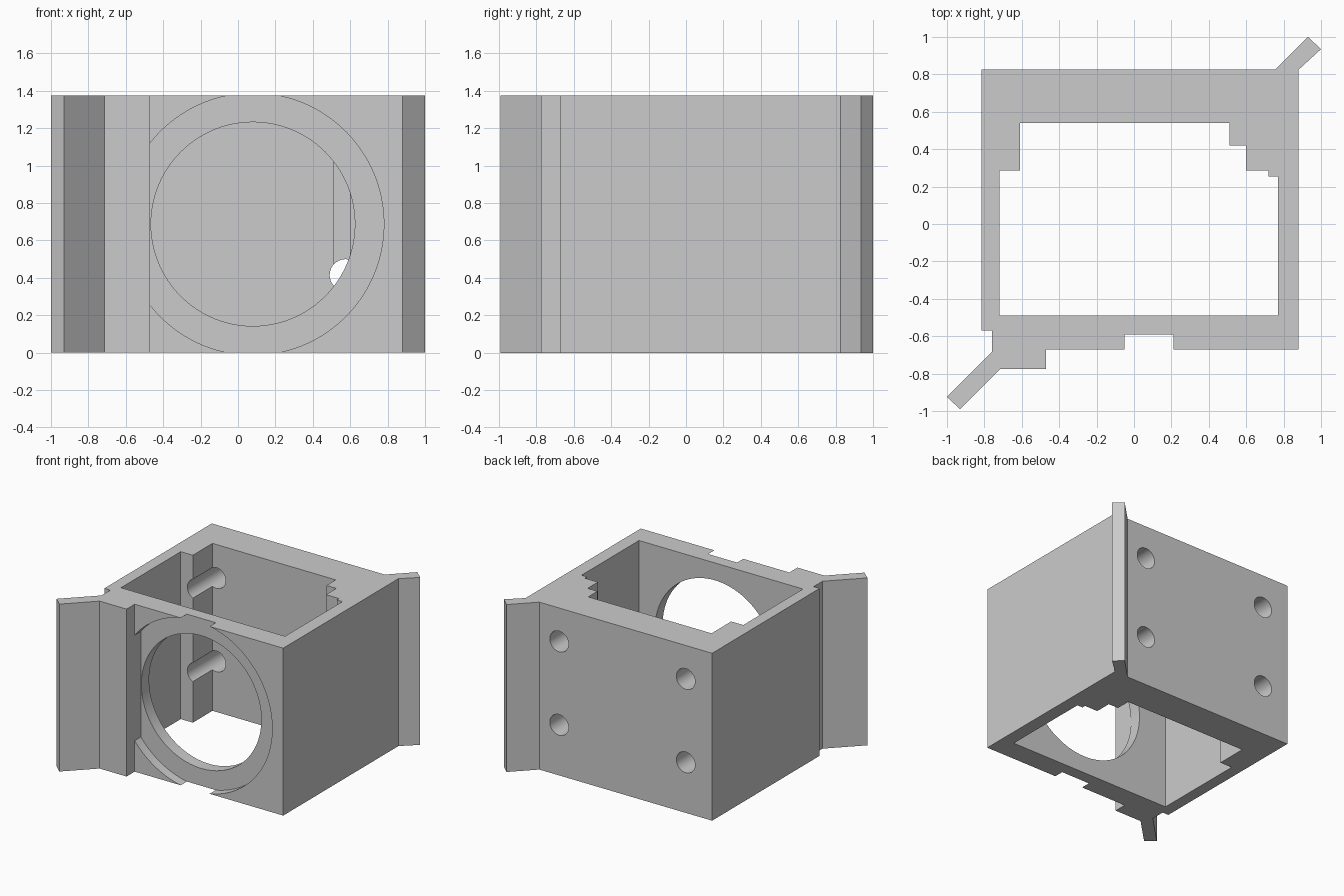
import bpy, bmesh, math
from mathutils import Vector

old = bpy.data.objects.get("Cube")
if old:
    bpy.data.objects.remove(old, do_unlink=True)

HEIGHT = 1.375
MID = HEIGHT / 2
BORE_X = 0.08

grey = bpy.data.materials.new("light grey")
grey.use_nodes = True
grey.diffuse_color = (0.6, 0.6, 0.6, 1)
grey.node_tree.nodes["Principled BSDF"].inputs["Base Color"].default_value = (0.6, 0.6, 0.6, 1)


def prism(name, points, direction):
    """Extrude a closed loop of 3D points along a direction."""
    bm = bmesh.new()
    face = bm.faces.new([bm.verts.new(p) for p in points])
    ext = bmesh.ops.extrude_face_region(bm, geom=[face], use_keep_orig=True)
    moved = [v for v in ext["geom"] if isinstance(v, bmesh.types.BMVert)]
    bmesh.ops.translate(bm, verts=moved, vec=Vector(direction))
    bmesh.ops.recalc_face_normals(bm, faces=bm.faces)
    mesh = bpy.data.meshes.new(name)
    bm.to_mesh(mesh)
    bm.free()
    mesh.materials.append(grey)
    obj = bpy.data.objects.new(name, mesh)
    bpy.context.collection.objects.link(obj)
    return obj


def arc(cx, cz, r, y, limit=math.pi, n=96):
    """Points on an arc facing the front, open on the -x side if limited."""
    count = n if limit == math.pi else n + 1
    angles = [-limit + 2 * limit * i / n for i in range(count)]
    return [(cx + r * math.cos(a), y, cz + r * math.sin(a)) for a in angles]


def cut(target, cutter):
    cutter.hide_render = True
    mod = target.modifiers.new("cut", 'BOOLEAN')
    mod.operation = 'DIFFERENCE'
    mod.solver = 'EXACT'
    mod.object = cutter
    bpy.context.view_layer.objects.active = target
    bpy.ops.object.modifier_apply(modifier=mod.name)
    bpy.data.objects.remove(cutter, do_unlink=True)


# Housing outline with the two diagonal corner fins
outline = [(-1, -.925), (-.93, -.99), (-.715, -.775), (-.47, -.775), (-.47, -.67),
           (.88, -.67), (.88, .825), (1, .935), (.93, 1), (.755, .825),
           (-.815, .825), (-.815, -.57), (-.76, -.57), (-.76, -.685)]
housing = prism("housing", [(x, y, 0) for x, y in outline], (0, 0, HEIGHT))

# Stepped inner cavity, open at top and bottom
cavity = [(-.72, -.49), (.77, -.49), (.77, .255), (.72, .255), (.72, .285), (.6, .285),
          (.6, .42), (.51, .42), (.51, .54), (-.61, .54), (-.61, .285), (-.72, .285)]
cut(housing, prism("cavity_cutter", [(x, y, -.1) for x, y in cavity], (0, 0, HEIGHT + .2)))

# Shallow round seat on the front, stopped by the raised left-hand block
seat_r = 0.70
limit = math.pi - math.acos((.47 + BORE_X) / seat_r)
cut(housing, prism("seat_cutter", arc(BORE_X, MID, seat_r, -.72, limit), (0, .13, 0)))

# Large round bore through the front wall
cut(housing, prism("bore_cutter", arc(BORE_X, MID, .545, -.9), (0, .6, 0)))

# Four bolt holes through the back wall
for x in (-.575, .575):
    for z in (.415, 1.1):
        cut(housing, prism("bolt_cutter", arc(x, z, .085, .1, n=40), (0, .9, 0)))

# Smooth the round walls, keep the edges sharp
bpy.ops.object.select_all(action='DESELECT')
housing.select_set(True)
bpy.context.view_layer.objects.active = housing
bpy.ops.object.shade_smooth_by_angle(angle=math.radians(25))
